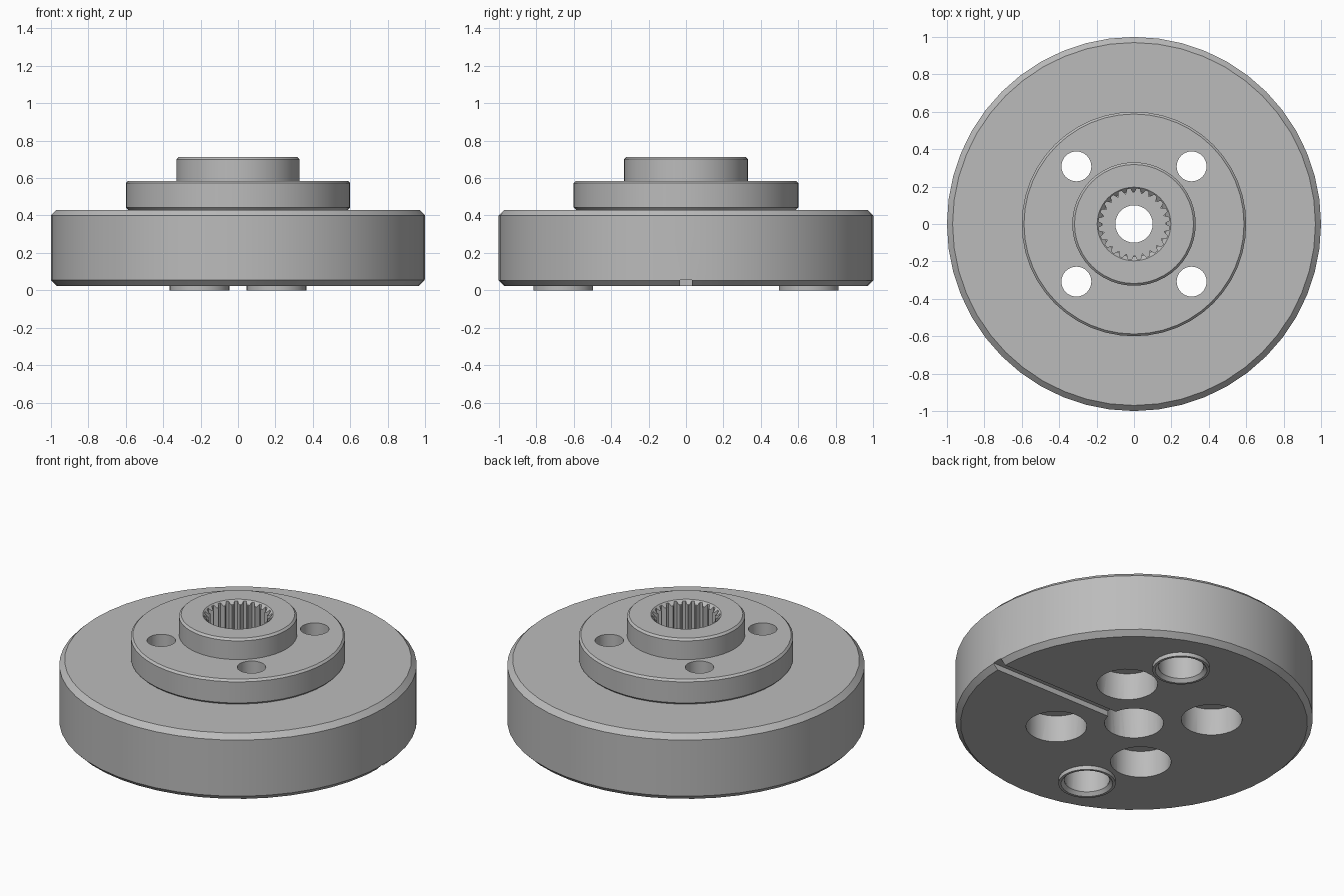
import bpy, bmesh, math
from mathutils import Matrix, Vector

cube = bpy.data.objects.get("Cube")
if cube:
    bpy.data.objects.remove(cube, do_unlink=True)

steel = bpy.data.materials.new("grey_steel")
steel.use_nodes = True
GREY = (0.5, 0.5, 0.5, 1)
steel.diffuse_color = GREY
steel.node_tree.nodes["Principled BSDF"].inputs["Base Color"].default_value = GREY


def add_object(name, bm):
    bmesh.ops.recalc_face_normals(bm, faces=bm.faces[:])
    mesh = bpy.data.meshes.new(name)
    bm.to_mesh(mesh)
    bm.free()
    mesh.materials.append(steel)
    obj = bpy.data.objects.new(name, mesh)
    bpy.context.collection.objects.link(obj)
    return obj


def lathe(name, profile, at=(0, 0), segments=48):
    """Revolve a closed (radius, height) outline around a vertical axis."""
    bm = bmesh.new()
    verts = [bm.verts.new((r, 0, z)) for r, z in profile]
    edges = [bm.edges.new((a, b)) for a, b in zip(verts, verts[1:] + verts[:1])]
    bmesh.ops.spin(bm, geom=verts + edges, cent=(0, 0, 0), axis=(0, 0, 1),
                   angle=math.tau, steps=segments, use_duplicate=False)
    bmesh.ops.remove_doubles(bm, verts=bm.verts[:], dist=1e-4)
    bmesh.ops.translate(bm, verts=bm.verts[:], vec=(*at, 0))
    return add_object(name, bm)


def prism(name, outline, low, high):
    bm = bmesh.new()
    face = bm.faces.new([bm.verts.new((x, y, low)) for x, y in outline])
    side = bmesh.ops.extrude_face_region(bm, geom=[face])
    top = [v for v in side["geom"] if isinstance(v, bmesh.types.BMVert)]
    bmesh.ops.translate(bm, verts=top, vec=(0, 0, high - low))
    return add_object(name, bm)


def bore(radius, low, high, at=(0, 0), segments=32):
    ring = [(at[0] + radius * math.cos(math.tau * i / segments),
             at[1] + radius * math.sin(math.tau * i / segments)) for i in range(segments)]
    return prism("bore_cutter", ring, low, high)


def cut(target, cutter):
    cutter.hide_render = True
    mod = target.modifiers.new("cut", "BOOLEAN")
    mod.operation, mod.solver, mod.object = "DIFFERENCE", "EXACT", cutter
    graph = bpy.context.evaluated_depsgraph_get()
    mesh = bpy.data.meshes.new_from_object(target.evaluated_get(graph))
    target.modifiers.clear()
    target.data = mesh
    bpy.data.objects.remove(cutter, do_unlink=True)


# Stepped body: wide disc, flange and hub with chamfered rims
BASE = 0.024
body = lathe("stepped_body", [
    (0, BASE), (0.97, BASE), (1, 0.054), (1, 0.4), (0.97, 0.43),
    (0.587, 0.43), (0.6, 0.443), (0.6, 0.573), (0.588, 0.585),
    (0.33, 0.585), (0.33, 0.7), (0.318, 0.712), (0, 0.712)])

# Splined socket in the hub
TEETH = 24
spline = []
for i in range(TEETH):
    for step, radius in ((0.1, 0.165), (0.38, 0.19), (0.72, 0.19), (1.0, 0.165)):
        a = math.tau * (i + step) / TEETH
        spline.append((radius * math.cos(a), radius * math.sin(a)))
cut(body, prism("spline_cutter", spline, 0.4, 0.8))
cut(body, lathe("socket_lead_in", [(0, 0.69), (0.175, 0.69), (0.199, 0.714), (0.199, 0.8), (0, 0.8)]))

# Centre hole, wider from below
cut(body, bore(0.1, 0.2, 0.5))
cut(body, bore(0.165, -0.1, 0.3))

# Four counterbored bolt holes
for sx in (-1, 1):
    for sy in (-1, 1):
        spot = (0.308 * sx, 0.308 * sy)
        cut(body, bore(0.08, 0.1, 0.7, spot))
        cut(body, bore(0.17, -0.1, 0.19, spot))

# Radial groove underneath, towards the left side
cut(body, prism("groove_cutter", [(0.1, -0.033), (1.1, -0.033), (1.1, 0.033), (0.1, 0.033)],
                -0.1, 0.057))

# Two blind dowel sockets with raised collars underneath
parts = [body]
for side, label in ((1, "back"), (-1, "front")):
    spot = (0.206 * side, 0.655 * side)
    cut(body, bore(0.13, -0.1, 0.3, spot))
    parts.append(lathe(label + "_dowel_collar", [
        (0.127, 0.03), (0.127, 0.02), (0.145, 0), (0.16, 0), (0.16, 0.03)], spot, 32))

# Smooth round walls, sharp rims
bpy.ops.object.select_all(action="DESELECT")
for obj in parts:
    obj.select_set(True)
bpy.context.view_layer.objects.active = body
bpy.ops.object.shade_smooth_by_angle(angle=math.radians(25))
